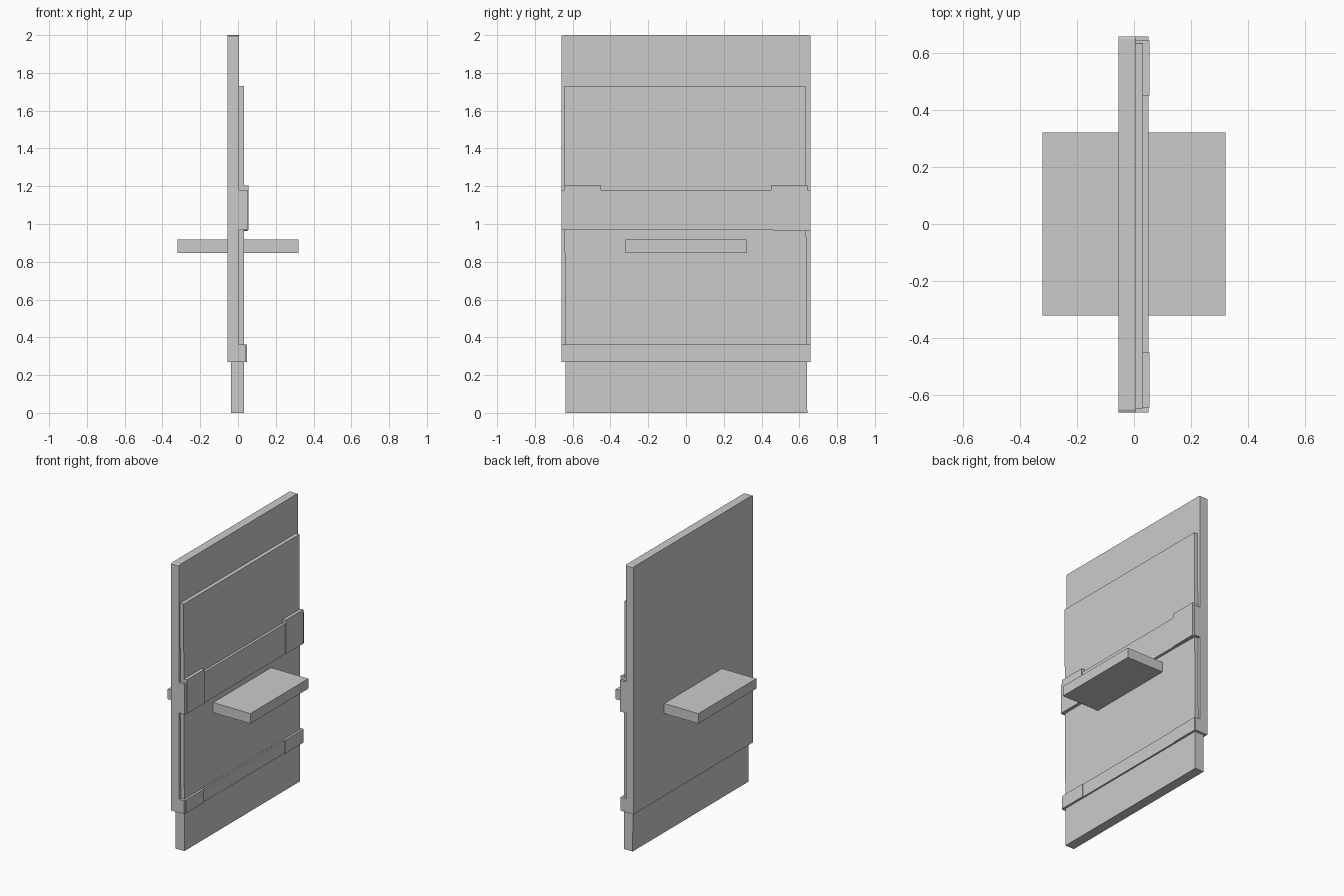
import bpy, bmesh

if "Cube" in bpy.data.objects:
    bpy.data.objects.remove(bpy.data.objects["Cube"])


def slab(name, x0, x1, outline):
    """Extrude a (y, z) outline from x0 to x1."""
    bm = bmesh.new()
    face = bm.faces.new([bm.verts.new((x0, y, z)) for y, z in outline])
    ext = bmesh.ops.extrude_face_region(bm, geom=[face])
    verts = [v for v in ext["geom"] if isinstance(v, bmesh.types.BMVert)]
    bmesh.ops.translate(bm, verts=verts, vec=(x1 - x0, 0, 0))
    bmesh.ops.recalc_face_normals(bm, faces=bm.faces)
    mesh = bpy.data.meshes.new(name)
    bm.to_mesh(mesh)
    bm.free()
    obj = bpy.data.objects.new(name, mesh)
    bpy.context.collection.objects.link(obj)
    return obj


def box(name, x0, x1, y0, y1, z0, z1):
    return slab(name, x0, x1, [(y0, z0), (y1, z0), (y1, z1), (y0, z1)])


# Tall backing board, with slightly eased top corners
slab("back_board", -0.055, 0.005,
     [(-0.66, 0.27), (0.658, 0.27), (0.658, 1.995), (0.65, 2.0),
      (-0.65, 2.0), (-0.66, 1.995)])

# Slightly skewed inner panel that reaches the ground
slab("inner_panel", -0.037, 0.032,
     [(-0.637, 0.0), (0.642, 0.0), (0.632, 1.73), (-0.647, 1.73)])

# Horizontal rails across the front
slab("middle_rail", -0.02, 0.05,
     [(-0.66, 0.967), (0.46, 0.967), (0.658, 0.963), (0.658, 1.18), (-0.66, 1.18)])
box("lower_rail", -0.02, 0.043, -0.66, 0.658, 0.27, 0.363)

# Thin plates at both ends of each rail
for side, label in ((-1, "left"), (1, "right")):
    y0, y1 = sorted((side * 0.45, side * 0.643))
    box("middle_plate_" + label, 0.0, 0.055, y0, y1, 0.967, 1.205)
    box("lower_plate_" + label, 0.0, 0.048, y0, side * 0.655 if side > 0 else y1,
        0.27, 0.363)

# Square shelf passing through the board
box("shelf", -0.32, 0.32, -0.32, 0.32, 0.847, 0.917)
